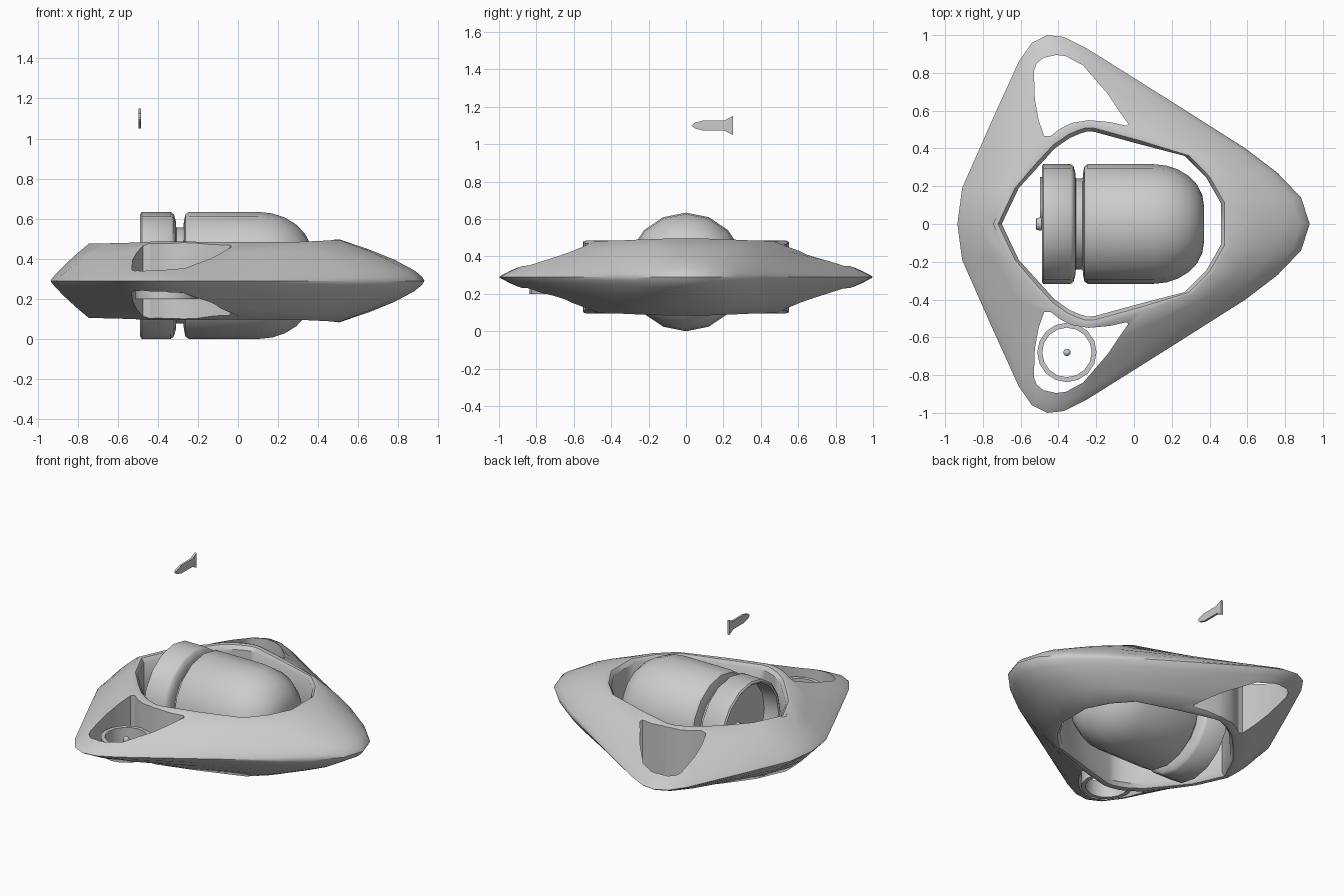
import bpy, bmesh, math
from mathutils import Vector

if "Cube" in bpy.data.objects:
    bpy.data.objects.remove(bpy.data.objects["Cube"])

MID = 0.29   # height of the hull's edge line


def make(name, bm, angle=40):
    bmesh.ops.remove_doubles(bm, verts=bm.verts, dist=1e-5)
    bmesh.ops.recalc_face_normals(bm, faces=bm.faces)
    me = bpy.data.meshes.new(name)
    bm.to_mesh(me)
    bm.free()
    ob = bpy.data.objects.new(name, me)
    bpy.context.collection.objects.link(ob)
    bpy.ops.object.select_all(action='DESELECT')
    ob.select_set(True)
    bpy.context.view_layer.objects.active = ob
    bpy.ops.object.shade_smooth_by_angle(angle=math.radians(angle))
    return ob


def loft(rings, closed):
    """Skin a list of closed point rings; optionally join last to first."""
    bm = bmesh.new()
    vs = [[bm.verts.new(p) for p in r] for r in rings]
    n = len(vs[0])
    for i in range(len(vs) if closed else len(vs) - 1):
        a, b = vs[i], vs[(i + 1) % len(vs)]
        for j in range(n):
            k = (j + 1) % n
            bm.faces.new((a[j], a[k], b[k], b[j]))
    return bm, vs


def revolve(name, profile, center, axis, seg, closed=False):
    """Turn (along, radius) points around the x or z axis."""
    rings = []
    for d, r in profile:
        ring = []
        for i in range(seg):
            a = 2 * math.pi * i / seg
            u, v = r * math.sin(a), r * math.cos(a)
            off = Vector((d, u, v)) if axis == 'x' else Vector((u, v, d))
            ring.append(Vector(center) + off)
        rings.append(ring)
    bm, vs = loft(rings, closed)
    if not closed:
        bm.faces.new(vs[0])
        bm.faces.new(vs[-1])
    return make(name, bm)


def prism(name, pts, extrude):
    """Extrude a flat outline along a vector."""
    bm = bmesh.new()
    f = bm.faces.new([bm.verts.new(p) for p in pts])
    ext = bmesh.ops.extrude_face_region(bm, geom=[f])
    bmesh.ops.translate(bm, vec=extrude,
                        verts=[g for g in ext['geom'] if isinstance(g, bmesh.types.BMVert)])
    return make(name, bm, 30)


# Hull stations for the +y half: outer xy, inner xy, ridge height, slope exponent
stations = [
    ((.93, 0), (.46, 0), .207, .65), ((.885, .14), (.46, .11), .205, .65),
    ((.76, .27), (.38, .25), .2, .65), ((.59, .40), (.27, .36), .195, .7),
    ((.18, .66), (.02, .425), .193, .75), ((-.25, .93), (-.21, .488), .195, .85),
    ((-.37, .99), (-.25, .49), .195, .85), ((-.46, 1.0), (-.29, .477), .195, .85),
    ((-.54, .96), (-.34, .455), .195, .85), ((-.61, .86), (-.42, .40), .195, .85),
    ((-.76, .53), (-.51, .30), .19, .85), ((-.91, .19), (-.61, .19), .187, .85),
    ((-.935, 0), (-.70, 0), .185, .85)]
stations += [((o[0], -o[1]), (i[0], -i[1]), h, p) for o, i, h, p in stations[-2:0:-1]]

rings = []
for o, i, h, p in stations:
    o, i = Vector(o), Vector(i)
    out = (o - i).normalized()
    ridge = i + out * .045
    top = [(o.lerp(ridge, t), h * t ** p) for t in (0, .03, .12, .35, .65, 1)]
    top += [(i + out * .02, h - .002), (i, h - .025)]
    section = top + [(q, -z) for q, z in top[:0:-1]]
    rings.append([(q.x, q.y, MID + z) for q, z in section])
hull = make("triangular_hull", loft(rings, True)[0])

# Corner openings through the hull, one on each side
opening = [(-.53, .81), (-.515, .85), (-.48, .88), (-.41, .895), (-.36, .888), (-.27, .84),
           (-.14, .69), (-.08, .60), (-.03, .53), (-.04, .52), (-.13, .54), (-.24, .55),
           (-.33, .535), (-.39, .505), (-.44, .467), (-.475, .465), (-.505, .55), (-.525, .66)]
for s, side in ((1, "left"), (-1, "right")):
    cutter = prism(side + "_opening_cutter", [(x, s * y, -.3) for x, y in opening], (0, 0, 1.2))
    cutter.hide_render = True
    cutter.hide_set(True)
    mod = hull.modifiers.new(side + "_opening", 'BOOLEAN')
    mod.operation = 'DIFFERENCE'
    mod.solver = 'EXACT'
    mod.object = cutter

# Apply the cuts and drop the helpers
bpy.context.view_layer.objects.active = hull
bpy.ops.object.select_all(action='DESELECT')
hull.select_set(True)
for mod in list(hull.modifiers):
    if mod.type == 'BOOLEAN':
        bpy.ops.object.modifier_apply(modifier=mod.name)
for ob in list(bpy.data.objects):
    if ob.name.endswith("_cutter"):
        bpy.data.objects.remove(ob)
bpy.ops.object.shade_smooth_by_angle(angle=math.radians(40))

# Capsule body: hollow rear collar, groove, then a rounded nose
R = .317
body = [(-.38, .29), (-.482, .295), (-.488, .305), (-.48, R), (-.335, R), (-.32, .305),
        (-.31, .27), (-.308, .24), (-.272, .24), (-.27, .27), (-.262, .305), (-.245, R), (.1, R)]
body += [(.1 + .27 * math.sin(a), .1 + (R - .1) * math.cos(a))
         for a in (math.radians(15 * k) for k in range(1, 7))]
revolve("capsule_body", body, (0, 0, R), 'x', 16)

# Propeller hub behind the collar
revolve("propeller_hub", [(-.52, .02), (-.515, .032), (-.49, .035), (-.485, .02), (-.38, .02)],
        (0, 0, R), 'x', 12)

# Detached propeller blade above the hull
half = [(.035, .005), (.045, .014), (.09, .027), (.205, .027), (.25, .05)]
blade = [(y, z) for y, z in half] + [(y, -z) for y, z in half[::-1]]
prism("propeller_blade", [(-.497, y, 1.1 + z) for y, z in blade], (.014, 0, 0))

# Fan duct and hub in the right-hand opening
fan = (-.355, -.68, 0)
revolve("fan_duct", [(.20, .157), (.305, .157), (.305, .131), (.20, .131)], fan, 'z', 16, True)
hub = [(.285 - .02 * math.cos(a), .02 * math.sin(a))
       for a in (math.radians(d) for d in (15, 45, 75, 105, 135, 165))]
revolve("fan_hub", hub, fan, 'z', 10)
